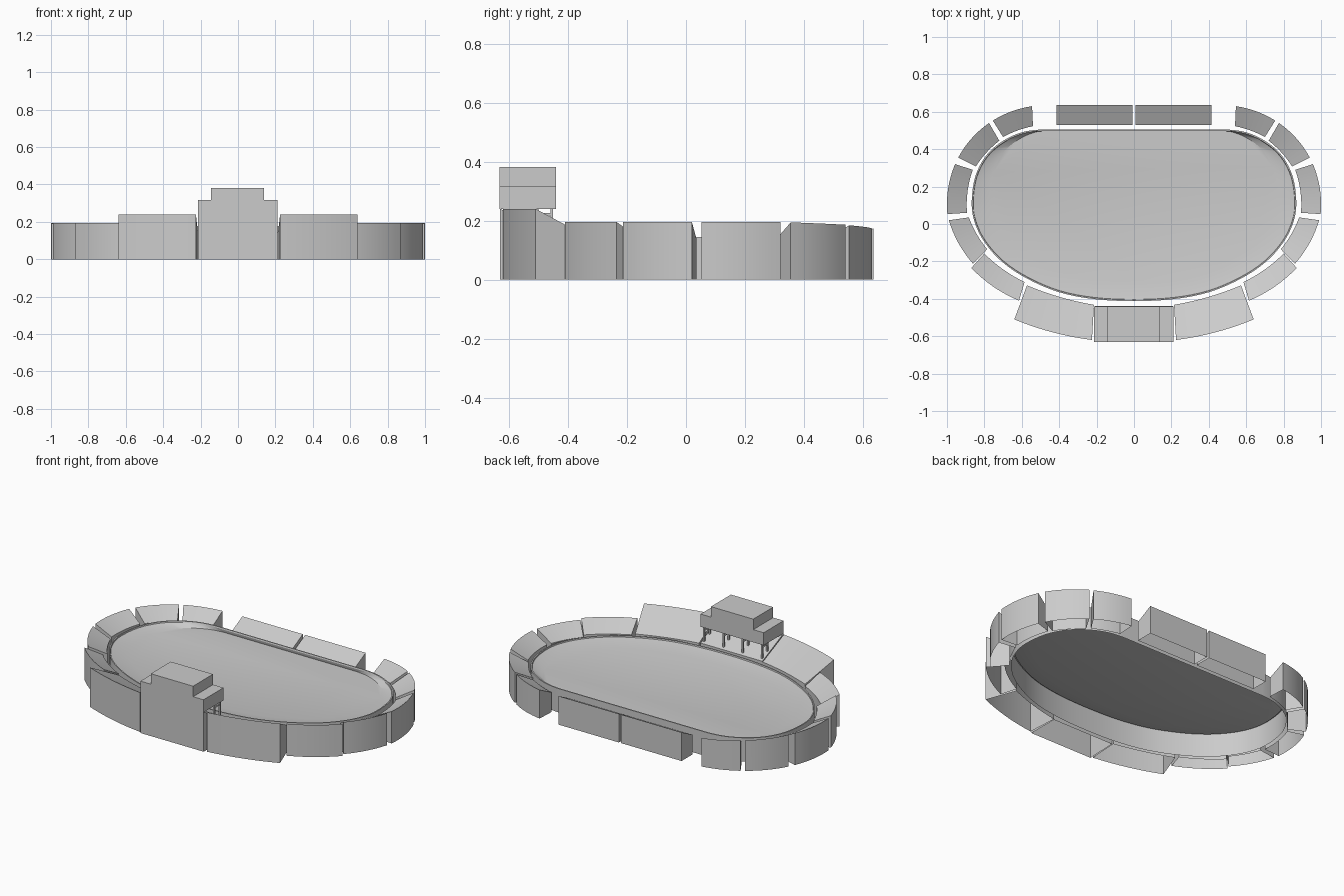
import bpy
import math
from mathutils import Vector

if "Cube" in bpy.data.objects:
    bpy.data.objects.remove(bpy.data.objects["Cube"])


def make(name, verts, faces, smooth=False):
    me = bpy.data.meshes.new(name)
    me.from_pydata([tuple(v) for v in verts], [], faces)
    me.update()
    ob = bpy.data.objects.new(name, me)
    bpy.context.collection.objects.link(ob)
    if smooth:
        bpy.ops.object.select_all(action='DESELECT')
        bpy.context.view_layer.objects.active = ob
        ob.select_set(True)
        bpy.ops.object.shade_smooth_by_angle(angle=math.radians(25))
    return ob


def box(name, x0, x1, y0, y1, z0, z1):
    v = [(x, y, z) for z in (z0, z1) for x, y in ((x0, y0), (x1, y0), (x1, y1), (x0, y1))]
    f = [(3, 2, 1, 0), (4, 5, 6, 7)] + [(i, (i + 1) % 4, (i + 1) % 4 + 4, i + 4) for i in range(4)]
    return make(name, v, f)


def arc(a, b, radius, n):
    """Points from a to b, bulging outward (right of travel)."""
    a, b = Vector(a), Vector(b)
    if radius == 0:
        return [a.lerp(b, i / n) for i in range(n + 1)]
    d = b - a
    sag = d.length_squared / (8 * radius)
    side = Vector((d.y, -d.x)).normalized()
    return [a.lerp(b, i / n) + side * sag * 4 * (i / n) * (1 - i / n) for i in range(n + 1)]


def stand(name, oa, ob, ia, ib, za, zb, wa, wb, radius, mirror=True):
    """Open-bottomed seating wedge: outer edge oa-ob (heights za, zb), inner edge ia-ib (wa, wb)."""
    n = 8 if radius else 1
    outer, inner = arc(oa, ob, radius, n), arc(ia, ib, radius, n)
    verts, faces = [], []
    for i in range(n + 1):
        t = i / n
        o, p = outer[i], inner[i]
        verts += [(o.x, o.y, 0), (o.x, o.y, za + (zb - za) * t),
                  (p.x, p.y, wa + (wb - wa) * t), (p.x, p.y, 0)]
    for i in range(n):
        for k in range(3):
            a = 4 * i + k
            faces.append((a, a + 4, a + 5, a + 1))
    faces += [(0, 1, 2, 3), (4 * n + 3, 4 * n + 2, 4 * n + 1, 4 * n)]
    make(name + "_right", verts, faces, True)
    if mirror:
        make(name + "_left", [(-x, y, z) for x, y, z in verts], [f[::-1] for f in faces], True)


# Seating sections, right side mirrored to left
stand("front_side_stand", (.225, -.62), (.64, -.51), (.214, -.432), (.572, -.328),
      .24, .24, .142, .142, 1.6)
stand("front_corner_stand", (.615, -.41), (.87, -.235), (.585, -.31), (.80, -.158),
      .195, .195, .14, .14, .75)
stand("lower_end_stand", (.86, -.213), (.99, .02), (.785, -.135), (.883, .035),
      .195, .195, .14, .14, .6)
stand("upper_end_stand", (.998, .053), (.957, .32), (.893, .06), (.862, .29),
      .195, .195, .14, .14, .55)
stand("back_turn_stand", (.94, .355), (.775, .54), (.845, .308), (.72, .445),
      .194, .186, .14, .13, .52)
stand("back_corner_stand", (.755, .553), (.545, .63), (.70, .465), (.54, .523),
      .184, .174, .13, .12, .55)
stand("back_straight_stand", (.415, .635), (.008, .635), (.415, .53), (.008, .53),
      .174, .174, .12, .12, 0)
stand("front_centre_stand", (-.215, -.63), (.21, -.63), (-.208, -.438), (.208, -.438),
      .24, .24, .142, .142, 0, False)

# Press box and its roof level
box("press_box", -.215, .21, -.632, -.44, .24, .317)
box("press_box_upper", -.145, .14, -.632, -.44, .317, .381)

# Press box support posts with short braces
for i, x in enumerate((-.195, -.065, .065, .195)):
    for j, (y, zb) in enumerate(((-.455, .15), (-.505, .175))):
        box(f"press_box_post_{i}_{j}", x - .005, x + .005, y - .005, y + .005, zb, .24)
    box(f"press_box_brace_{i}", x - .004, x + .004, -.505, -.455, .215, .225)

# Field outline: smooth curve through half the outline, then mirrored
half = [(0, -.412), (.21, -.402), (.40, -.365), (.57, -.293), (.70, -.207), (.79, -.11),
        (.845, -.01), (.868, .1), (.85, .25), (.79, .367), (.70, .445), (.60, .49), (.50, .505)]
P = [Vector(p) for p in [(-.21, -.402)] + half + [(.40, .505)]]
curve = []
for a, b, c, d in zip(P, P[1:], P[2:], P[3:]):
    for k in range(4):
        t = k / 4
        curve.append(.5 * (2 * b + (c - a) * t + (2 * a - 5 * b + 4 * c - d) * t * t
                           + (3 * b - a - 3 * c + d) * t ** 3))
curve.append(P[-2])
loop = curve + [Vector((-p.x, p.y)) for p in reversed(curve[1:])]
N = len(loop)


def ring(sx, sy, z, pivot=.05):
    return [(p.x * sx, pivot + (p.y - pivot) * sy, z) for p in loop]


# Field bowl: outer wall, thin lip, shallow banked edge and flat floor
rings = [ring(1, 1, 0), ring(1, 1, .145), ring(.992, .985, .145), ring(.99, .98, .138),
         ring(.885, .885, .118, .49)]
verts = [v for r in rings for v in r]
faces = [(r * N + i, r * N + (i + 1) % N, (r + 1) * N + (i + 1) % N, (r + 1) * N + i)
         for r in range(len(rings) - 1) for i in range(N)]
faces.append(tuple(range((len(rings) - 1) * N, len(rings) * N)))
make("field_bowl", verts, faces, True)
